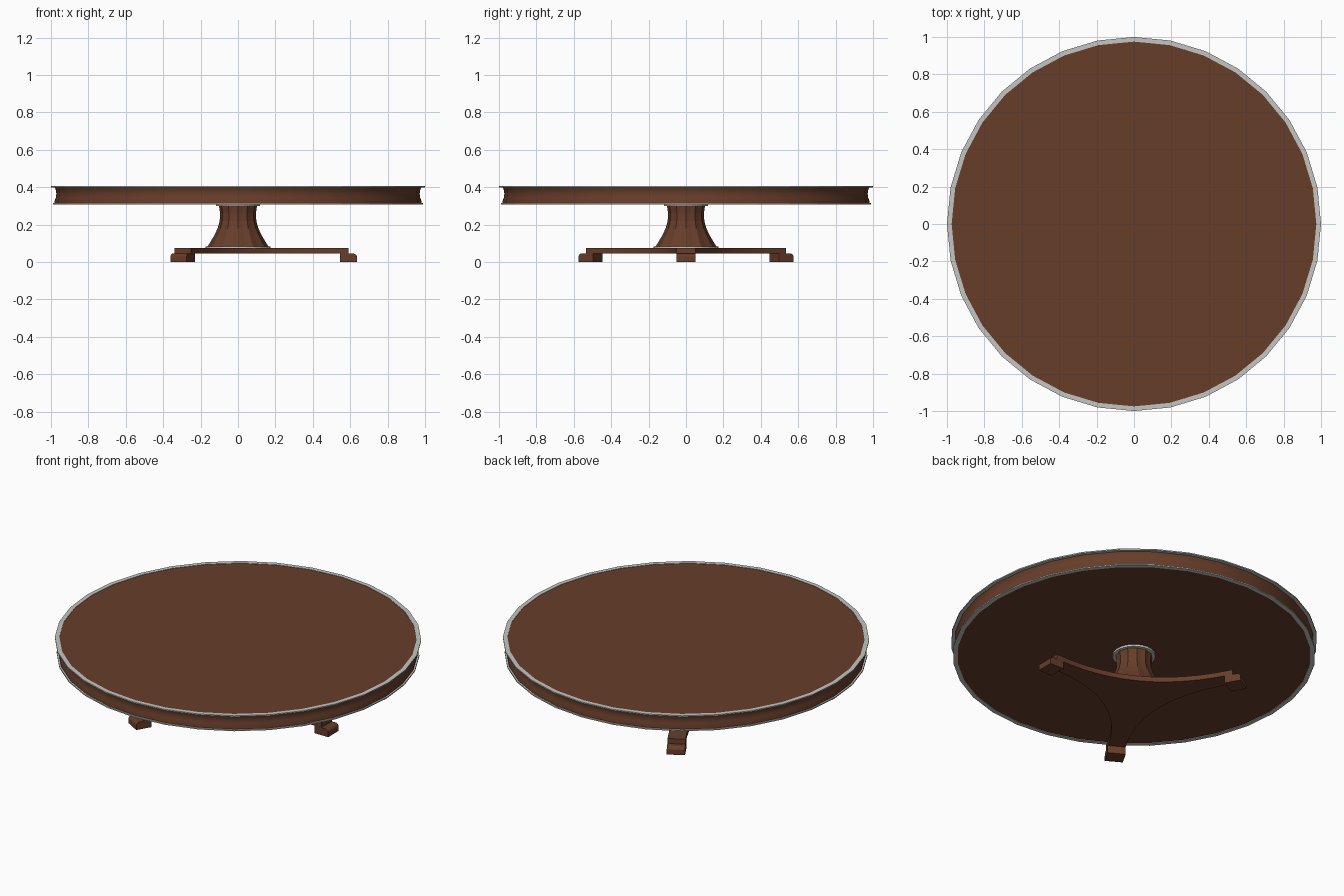
import bpy, bmesh, math

if "Cube" in bpy.data.objects:
    bpy.data.objects.remove(bpy.data.objects["Cube"])


def material(name, rgb):
    m = bpy.data.materials.new(name)
    m.diffuse_color = (*rgb, 1)
    m.use_nodes = True
    m.node_tree.nodes["Principled BSDF"].inputs["Base Color"].default_value = m.diffuse_color
    return m


wood = material("dark_wood", (0.135, 0.047, 0.023))
silver = material("silver_trim", (0.56, 0.56, 0.54))


def finish(bm, name, mat, smooth=None):
    bmesh.ops.recalc_face_normals(bm, faces=bm.faces)
    me = bpy.data.meshes.new(name)
    bm.to_mesh(me)
    bm.free()
    me.materials.append(mat)
    ob = bpy.data.objects.new(name, me)
    bpy.context.collection.objects.link(ob)
    if smooth:
        bpy.ops.object.select_all(action='DESELECT')
        ob.select_set(True)
        bpy.context.view_layer.objects.active = ob
        bpy.ops.object.shade_smooth_by_angle(angle=math.radians(smooth))
    return ob


def lathe(name, profile, sides, mat, closed=False, flute=0.0, smooth=None):
    """Spin (radius, z) points; open profiles get flat caps, closed ones make rings."""
    bm = bmesh.new()
    rings = []
    for r, z in profile:
        ring = []
        for i in range(sides):
            a = 2 * math.pi * i / sides
            k = r * (1 - flute * (i % 2))
            ring.append(bm.verts.new((k * math.cos(a), k * math.sin(a), z)))
        rings.append(ring)
    pairs = list(zip(rings, rings[1:]))
    if closed:
        pairs.append((rings[-1], rings[0]))
    else:
        bm.faces.new(rings[0])
        bm.faces.new(rings[-1])
    for lo, hi in pairs:
        for i in range(sides):
            j = (i + 1) % sides
            bm.faces.new((lo[i], lo[j], hi[j], hi[i]))
    return finish(bm, name, mat, smooth)


def prism(name, points, offset, mat, smooth=None):
    """Extrude a flat outline along an offset vector."""
    bm = bmesh.new()
    face = bm.faces.new([bm.verts.new(p) for p in points])
    new = bmesh.ops.extrude_face_region(bm, geom=[face])["geom"]
    bmesh.ops.translate(bm, vec=offset,
                        verts=[v for v in new if isinstance(v, bmesh.types.BMVert)])
    return finish(bm, name, mat, smooth)


def ring(name, r0, r1, z0, z1, sides):
    return lathe(name, [(r0, z0), (r1, z0), (r1, z1), (r0, z1)], sides, silver, closed=True)


# Round top with a shallow coved edge, and silver rims above and below
lathe("table_top", [(0.98, 0.311), (0.981, 0.325), (0.974, 0.345), (0.971, 0.365),
                    (0.974, 0.385), (0.982, 0.404)], 32, wood, smooth=35)
ring("upper_rim", 0.975, 1.0, 0.399, 0.406, 32)
ring("lower_rim", 0.965, 0.99, 0.308, 0.315, 32)

# Fluted, flared column with its two collars
lathe("column", [(0.17, 0.074), (0.152, 0.10), (0.128, 0.14), (0.109, 0.18),
                 (0.098, 0.22), (0.096, 0.26), (0.103, 0.312)], 24, wood, flute=0.05)
ring("upper_collar", 0.09, 0.117, 0.299, 0.311, 24)
ring("lower_collar", 0.145, 0.174, 0.073, 0.082, 24)


def turn(p, n):
    a = n * 2 * math.pi / 3
    return (p[0] * math.cos(a) - p[1] * math.sin(a),
            p[0] * math.sin(a) + p[1] * math.cos(a), p[2])


# Three-armed base plate with concave sides
tip, half, z = 0.59, 0.05, 0.045
start, end = (tip, half, z), turn((tip, -half, z), 1)
ctrl = (0.011, 0.019, z)
outline = []
for n in range(3):
    for s in range(13):
        t = s / 12
        p = [(1 - t) ** 2 * a + 2 * t * (1 - t) * c + t * t * b
             for a, c, b in zip(start, ctrl, end)]
        outline.append(turn(p, n))
prism("base_plate", outline, (0, 0, 0.03), wood, smooth=30)

# Feet with a bevelled outer top edge
side = [(0.545, 0.0), (0.636, 0.0), (0.636, 0.03), (0.631, 0.039), (0.62, 0.045), (0.545, 0.045)]
for n in range(3):
    foot = prism(f"foot_{n + 1}", [(x, -half, h) for x, h in side], (0, 2 * half, 0), wood)
    foot.rotation_euler.z = n * 2 * math.pi / 3
